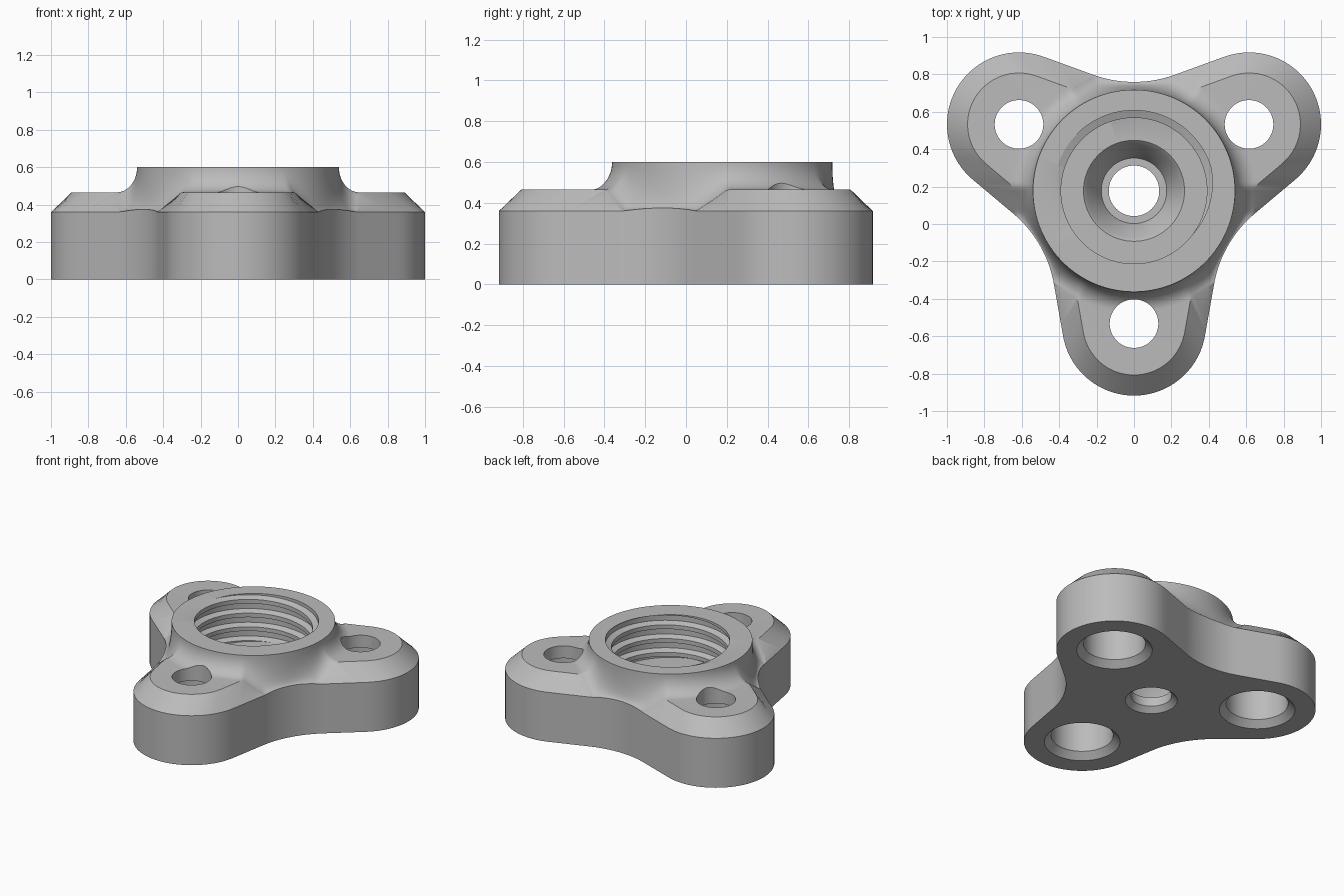
import bpy, bmesh
from math import sin, cos, tau, pi, radians, sqrt, atan2, floor

cube = bpy.data.objects.get("Cube")
if cube:
    bpy.data.objects.remove(cube, do_unlink=True)

CENTRE_Y = 0.1775
LOBE_DIST, LOBE_R = 0.71, 0.385
WAIST_R = 0.64
WALL_Z, DECK_Z, TOP_Z, FLOOR_Z = 0.36, 0.465, 0.6, 0.27
HUB_R, FOOT_R, BEVEL = 0.54, 0.65, 0.11
PITCH, CREST_R, ROOT_R = 0.1, 0.39, 0.43
COLUMNS, FILLET_STEPS = 240, 12

grey = bpy.data.materials.new("plain grey")
grey.use_nodes = True
grey.diffuse_color = (0.5, 0.5, 0.5, 1)
grey.node_tree.nodes["Principled BSDF"].inputs["Base Color"].default_value = grey.diffuse_color


def outline(theta, inset=0.0):
    """Distance from the hub axis to the three-lobed outline."""
    third = tau / 3
    phi = abs((theta + pi / 2 + third / 2) % third - third / 2)
    n = radians(80)
    rho = LOBE_R - inset
    line = LOBE_DIST * cos(n) + rho
    arc_r = WAIST_R + inset
    arc_d = (LOBE_DIST * cos(n) + LOBE_R + WAIST_R) / cos(n - third / 2)
    lobe_end = atan2(rho * sin(n), LOBE_DIST + rho * cos(n))
    arc_start = atan2(arc_d * sin(third / 2) - arc_r * sin(n),
                      arc_d * cos(third / 2) - arc_r * cos(n))
    if phi < lobe_end:
        return LOBE_DIST * cos(phi) + sqrt(rho ** 2 - (LOBE_DIST * sin(phi)) ** 2)
    if phi < arc_start:
        return line / cos(phi - n)
    a = third / 2 - phi
    return arc_d * cos(a) - sqrt(arc_r ** 2 - (arc_d * sin(a)) ** 2)


def thread_radius(phase):
    """Trapezoid thread: crest, flank, root, flank."""
    t = phase - floor(phase)
    if t < 0.3:
        k = 0
    elif t < 0.45:
        k = (t - 0.3) / 0.15
    elif t < 0.85:
        k = 1
    else:
        k = (1 - t) / 0.15
    return CREST_R + (ROOT_R - CREST_R) * k


def section(theta):
    """Closed (radius, height) loop of the body at one angle."""
    out, crease = outline(theta), outline(theta, BEVEL)
    foot = min(FOOT_R, out)
    crease_r = max(crease, foot)
    slope = (DECK_Z - WALL_Z) / (out - crease)
    foot_z = min(DECK_Z, WALL_Z + slope * (out - foot))
    lift = 0.015 * max(0, min(1, (FOOT_R - out) / 0.07))
    foot_z += lift
    # Outer wall, bevel and deck
    pts = [(out, 0), (out, WALL_Z + lift),
           (crease_r, foot_z if crease < foot else DECK_Z)]
    # Concave blend up to the hub rim
    for i in range(FILLET_STEPS + 1):
        t = pi / 2 * (1 - i / FILLET_STEPS)
        pts.append((HUB_R + (foot - HUB_R) * (1 - cos(t)),
                    TOP_Z - (TOP_Z - foot_z) * sin(t)))
    # Helical thread, trimmed at rim and floor
    start = FLOOR_Z - 1.6 * PITCH
    for turn in reversed(range(7)):
        for phase in (0.85, 0.45, 0.3, 0):
            z = start + PITCH * (turn + phase + theta / tau)
            z = max(FLOOR_Z, min(TOP_Z, z))
            pts.append((thread_radius((z - start) / PITCH - theta / tau), z))
    # Seat, through hole and lower countersink
    pts += [(0.27, FLOOR_Z), (0.25, 0.25), (0.175, 0.1), (0.135, 0.1),
            (0.135, 0.035), (0.172, 0)]
    return pts


def swept(name, profile, columns, centre=(0, 0), start=0.0):
    """Sweep a closed section loop around a vertical axis."""
    bm = bmesh.new()
    grid = []
    for c in range(columns + 1):
        a = tau * c / columns
        grid.append([bm.verts.new((centre[0] + r * cos(a), centre[1] + r * sin(a), z))
                     for r, z in profile(a)])
    rows = len(grid[0])
    for left, right in zip(grid, grid[1:]):
        for j in range(rows):
            k = (j + 1) % rows
            bm.faces.new((left[j], right[j], right[k], left[k]))
    bmesh.ops.remove_doubles(bm, verts=bm.verts, dist=0.0001)
    bmesh.ops.dissolve_degenerate(bm, edges=bm.edges, dist=0.00005)
    bmesh.ops.recalc_face_normals(bm, faces=bm.faces)
    mesh = bpy.data.meshes.new(name)
    bm.to_mesh(mesh)
    bm.free()
    mesh.materials.append(grey)
    obj = bpy.data.objects.new(name, mesh)
    bpy.context.collection.objects.link(obj)
    return obj


body = swept("three_lobed_threaded_body", section, COLUMNS, (0, CENTRE_Y))


# Stepped bolt holes: countersink, wide bore, narrow upper bore
def bolt_hole(a):
    return [(0, -0.1), (0.25, -0.1), (0.25, 0), (0.205, 0.045), (0.205, 0.375),
            (0.13, 0.375), (0.13, 0.8), (0, 0.8)]


bpy.context.view_layer.objects.active = body
for i in range(3):
    a = -pi / 2 + tau * i / 3
    cutter = swept("bolt_hole_cutter", bolt_hole, 64,
                   (LOBE_DIST * cos(a), CENTRE_Y + LOBE_DIST * sin(a)))
    cutter.hide_render = True
    cut = body.modifiers.new("bolt_hole", "BOOLEAN")
    cut.operation, cut.solver, cut.object = "DIFFERENCE", "EXACT", cutter
    bpy.ops.object.modifier_apply(modifier=cut.name)
    bpy.data.objects.remove(cutter, do_unlink=True)

bpy.ops.object.select_all(action="DESELECT")
body.select_set(True)
bpy.ops.object.shade_smooth_by_angle(angle=radians(25))
